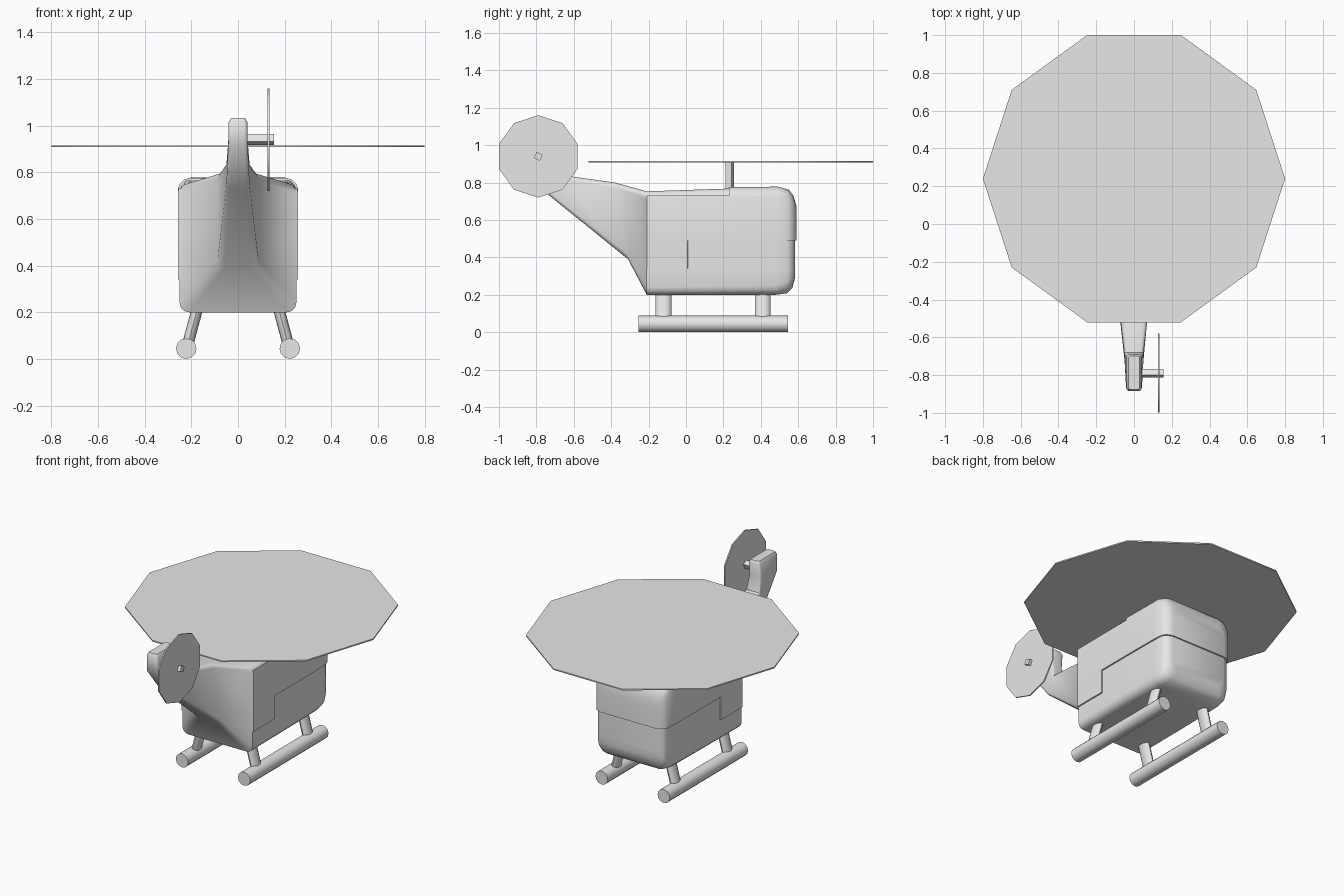
import bpy, bmesh, math
from mathutils import Vector, Matrix

cube = bpy.data.objects.get("Cube")
if cube:
    bpy.data.objects.remove(cube, do_unlink=True)

grey = bpy.data.materials.new("plain_grey")
grey.use_nodes = True
grey.diffuse_color = (0.8, 0.8, 0.8, 1)
grey.node_tree.nodes["Principled BSDF"].inputs["Base Color"].default_value = (0.8, 0.8, 0.8, 1)


def finish(bm, name, angle=40):
    """Turn a bmesh into a named, shaded object."""
    mesh = bpy.data.meshes.new(name)
    bm.to_mesh(mesh)
    bm.free()
    mesh.materials.append(grey)
    ob = bpy.data.objects.new(name, mesh)
    bpy.context.scene.collection.objects.link(ob)
    bpy.ops.object.select_all(action='DESELECT')
    ob.select_set(True)
    bpy.context.view_layer.objects.active = ob
    bpy.ops.object.shade_smooth_by_angle(angle=math.radians(angle))
    return ob


def rod(name, start, end, radius, sides, spin=0, squash=1):
    """Prism or cylinder between two points."""
    start, end = Vector(start), Vector(end)
    axis = end - start
    bm = bmesh.new()
    bmesh.ops.create_cone(bm, cap_ends=True, segments=sides, radius1=radius,
                          radius2=radius, depth=axis.length)
    place = (Matrix.Translation((start + end) / 2)
             @ axis.to_track_quat('Z', 'Y').to_matrix().to_4x4()
             @ Matrix.Diagonal((squash, 1, 1, 1))
             @ Matrix.Rotation(math.radians(spin), 4, 'Z'))
    bm.transform(place)
    return finish(bm, name)


def section(bottom, top, half_width, radius):
    """Rounded rectangle standing between a bottom and a top (y, z) point."""
    b, t = Vector((0, *bottom)), Vector((0, *top))
    up = (t - b).normalized()
    mid, half = (b + t) / 2, (t - b).length / 2
    points = []
    for corner, (sx, sz) in enumerate([(1, 1), (-1, 1), (-1, -1), (1, -1)]):
        for step in range(4):
            a = math.radians(90 * corner + 30 * step)
            x = sx * (half_width - radius) + radius * math.cos(a)
            s = sz * (half - radius) + radius * math.sin(a)
            points.append(mid + up * s + Vector((x, 0, 0)))
    return points


# Fuselage, tail boom and fin as one loft from nose to fin tip
rings = [
    section((.583, .29), (.583, .67), .195, .05),
    section((.568, .235), (.568, .725), .232, .06),
    section((.54, .208), (.545, .755), .244, .06),
    section((.48, .2), (.49, .77), .248, .05),
    section((.23, .2), (.23, .768), .25, .045),
    section((-.21, .2), (-.21, .753), .25, .04),
    section((-.31, .39), (-.38, .8), .088, .03),
    section((-.73, .73), (-.68, .842), .05, .015),
    section((-.88, .91), (-.7, .93), .042, .015),
    section((-.885, 1.015), (-.69, 1.015), .04, .015),
    section((-.875, 1.033), (-.70, 1.033), .03, .012),
]
bm = bmesh.new()
loops = [[bm.verts.new(p) for p in ring] for ring in rings]
for one, two in zip(loops, loops[1:]):
    for i in range(len(one)):
        j = (i + 1) % len(one)
        bm.faces.new((one[i], one[j], two[j], two[i]))
bm.faces.new(loops[0])
bm.faces.new(loops[-1])
bmesh.ops.recalc_face_normals(bm, faces=bm.faces)

# Cut the cabin and raise the door panels and canopy slightly
for axis, value in (('y', .01), ('z', .34), ('z', .49), ('z', .73)):
    cabin = [f for f in bm.faces if all(v.co.y > -.215 for v in f.verts)]
    geom = set(cabin)
    for f in cabin:
        geom.update(f.edges)
        geom.update(f.verts)
    normal = Vector((0, axis == 'y', axis == 'z'))
    bmesh.ops.bisect_plane(bm, geom=list(geom), dist=1e-5,
                           plane_co=normal * value, plane_no=normal)
bm.normal_update()


def is_panel(face):
    c = face.calc_center_median()
    if c.y > .23:
        return c.z > .49
    low = .34 if c.y < .01 else .49
    return c.y > -.21 and low < c.z < .73 and abs(face.normal.x) > .5


panels = [f for f in bm.faces if is_panel(f)]
bmesh.ops.inset_region(bm, faces=panels, thickness=.001, depth=.008,
                       use_boundary=True, use_even_offset=True)
finish(bm, "fuselage", 50)

# Main rotor disc on its mast
rod("rotor_mast", (0, .235, .74), (0, .235, .912), .024, 4, 20)
rod("main_rotor", (0, .24, .908), (0, .24, .916), .8, 10, 90)

# Tail rotor disc on its axle
rod("tail_axle", (.02, -.79, .94), (.155, -.79, .94), .025, 4, 20)
rod("tail_rotor", (.127, -.79, .94), (.135, -.79, .94), .22, 10, 0)

# Landing skids and struts
for side, sign in (("left", 1), ("right", -1)):
    rod(side + "_skid", (sign * .222, -.255, .044), (sign * .222, .545, .044), .044, 12)
    for place, y in (("rear", -.12), ("front", .41)):
        strut = rod(f"{side}_{place}_strut", (0, 0, 0), (0, 0, .2), .042, 12, 0, .58)
        strut.location = (sign * .22, y, .045)
        strut.rotation_euler.y = -sign * math.radians(15)
